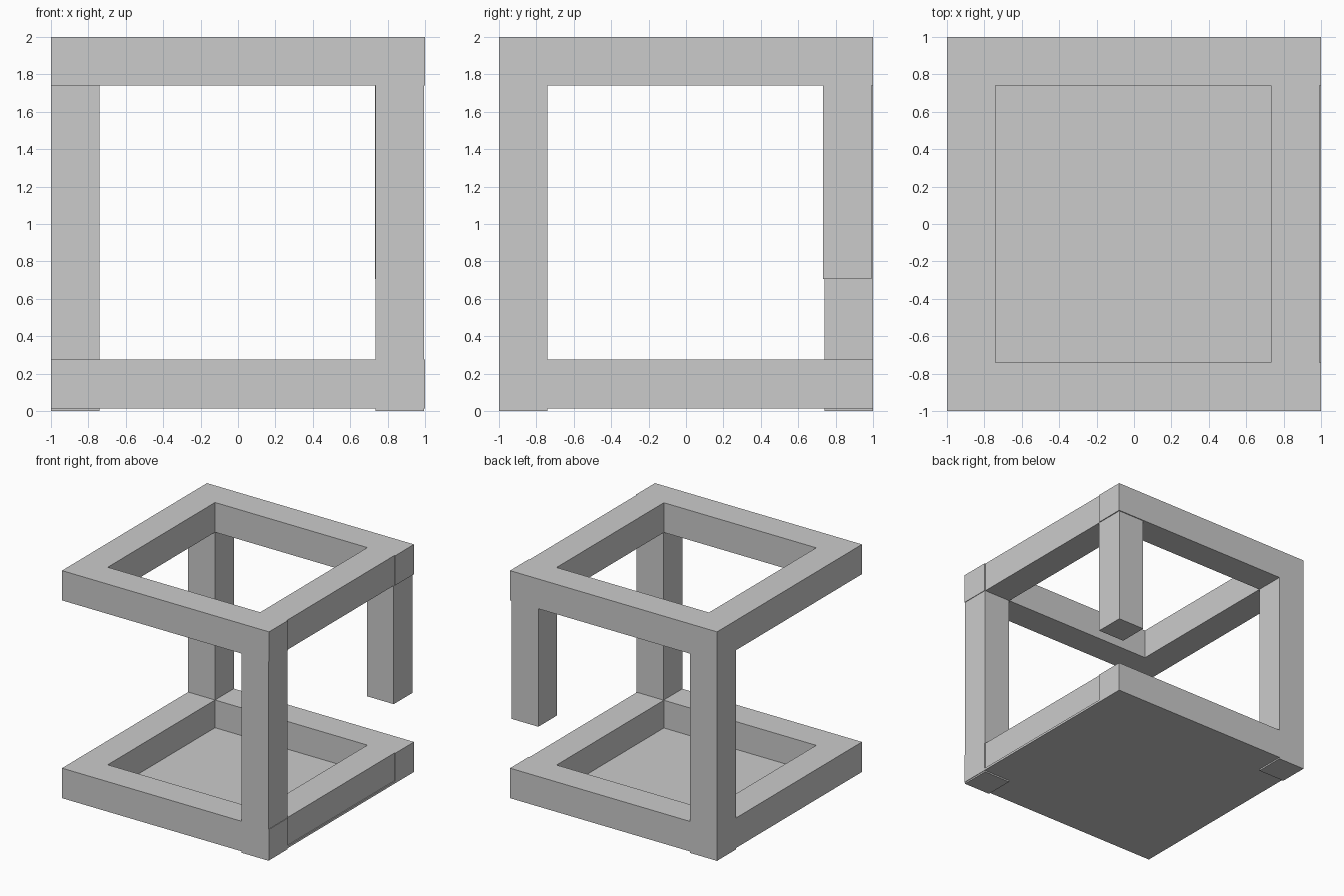
import bpy

if "Cube" in bpy.data.objects:
    bpy.data.objects.remove(bpy.data.objects["Cube"])


def box(name, x, y, z):
    """Axis-aligned box from (min, max) ranges."""
    bpy.ops.mesh.primitive_cube_add(
        size=1, location=[(a + b) / 2 for a, b in (x, y, z)])
    ob = bpy.context.object
    ob.name = name
    ob.scale = [b - a for a, b in (x, y, z)]
    bpy.ops.object.transform_apply(location=False, rotation=False, scale=True)
    return ob


W = 0.26       # beam thickness
IN = 1 - W     # inner edge of the frame

# Two square rings of four beams each
for level, z0 in (("bottom", 0.015), ("top", 1.74)):
    z = (z0, z0 + W)
    box(level + "_front_beam", (-1, 1), (-1, -IN), z)
    box(level + "_back_beam", (-1, 1), (IN, 1), z)
    box(level + "_left_beam", (-1, -IN), (-IN, IN), z)
    box(level + "_right_beam", (0.732, 0.992), (-IN, IN), z)

# Thin floor closing the bottom ring
box("floor_panel", (-1, 1), (-1, 1), (0.013, 0.033))

# Full-height posts at two opposite corners
box("front_right_post", (0.735, 0.995), (-1, -IN), (0, 1.74))
box("back_left_post", (-1, -IN), (IN, 1), (0, 1.74))

# Short post hanging from the top ring, open below
box("hanging_post", (0.732, 0.992), (0.732, 0.992), (0.705, 1.75))
